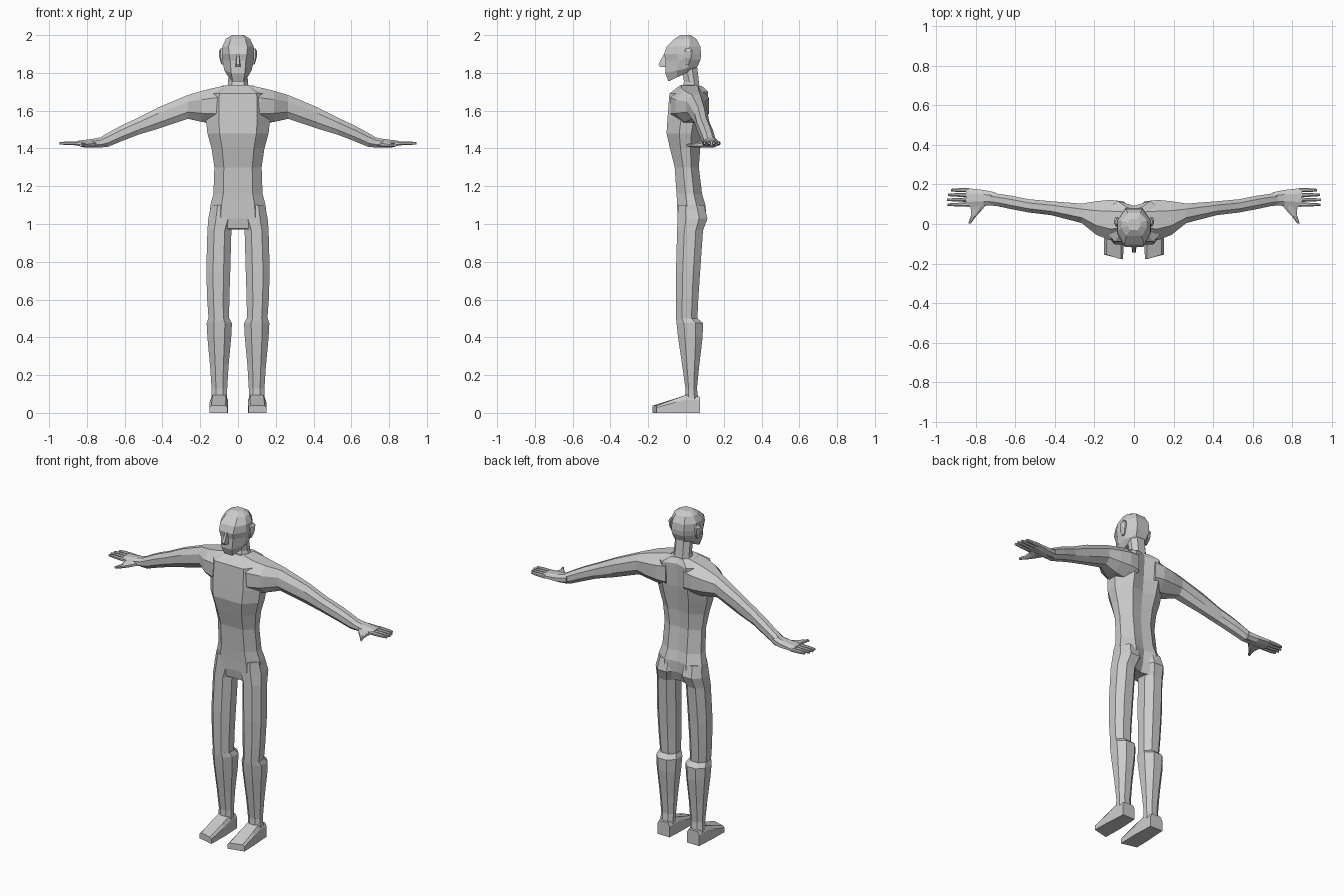
import bpy, bmesh

skin = bpy.data.materials.new("plain_grey")
skin.diffuse_color = (0.6, 0.6, 0.6, 1)


def loft(name, rings, mirror=False):
    """Bridge rings of equal point count and cap both ends."""
    bm = bmesh.new()
    vs = [[bm.verts.new(p) for p in r] for r in rings]
    n = len(rings[0])
    for a, b in zip(vs, vs[1:]):
        for i in range(n):
            j = (i + 1) % n
            bm.faces.new((a[i], a[j], b[j], b[i]))
    bm.faces.new(vs[0][::-1])
    bm.faces.new(vs[-1])
    bmesh.ops.recalc_face_normals(bm, faces=bm.faces)
    me = bpy.data.meshes.new(name)
    bm.to_mesh(me)
    bm.free()
    me.materials.append(skin)
    ob = bpy.data.objects.new(name, me)
    bpy.context.collection.objects.link(ob)
    if mirror:
        ob.modifiers.new("mirror", 'MIRROR')
    return ob


def octagon(a0, a1, b0, b1, c=0.28):
    """Rectangle with cut corners."""
    da, db = (a1 - a0) * c, (b1 - b0) * c
    return [(a0 + da, b0), (a1 - da, b0), (a1, b0 + db), (a1, b1 - db),
            (a1 - da, b1), (a0 + da, b1), (a0, b1 - db), (a0, b0 + db)]


def body_ring(zf, zb, hw, yf, yb, groove=0.0, front=0.6, back=0.5):
    """Symmetric horizontal ring, tilted from zf at the front to zb at the back."""
    d = yb - yf
    half = [(hw * front, yf), (hw, yf + 0.35 * d), (hw, yf + 0.68 * d), (hw * back, yb)]
    pts = [(0, yf)] + half + [(0, yb - groove)] + [(-x, y) for x, y in half[::-1]]
    return [(x, y, zf + (zb - zf) * (y - yf) / d) for x, y in pts]


def level(z, x0, x1, y0, y1, c=0.28):
    return [(x, y, z) for x, y in octagon(x0, x1, y0, y1, c)]


def upright(x, y0, y1, z0, z1, c=0.28):
    return [(x, y, z) for y, z in octagon(y0, y1, z0, z1, c)]


# Torso with a grooved spine
loft("torso", [body_ring(*r) for r in [
    (0.975, 0.97, 0.09, -0.035, 0.07, 0.01),
    (1.03, 1.03, 0.152, -0.045, 0.108, 0.03),
    (1.10, 1.10, 0.146, -0.047, 0.103, 0.015),
    (1.16, 1.16, 0.130, -0.05, 0.085, 0.01),
    (1.30, 1.30, 0.125, -0.06, 0.068, 0.008),
    (1.40, 1.40, 0.140, -0.085, 0.075, 0.01),
    (1.48, 1.48, 0.162, -0.103, 0.09, 0.015),
    (1.56, 1.56, 0.170, -0.098, 0.108, 0.025),
    (1.69, 1.70, 0.165, -0.088, 0.117, 0.025),
    (1.735, 1.73, 0.080, -0.03, 0.085, 0.01)]])

# Neck
loft("neck", [body_ring(*r) for r in [
    (1.70, 1.70, 0.062, -0.03, 0.08),
    (1.755, 1.74, 0.052, -0.01, 0.07),
    (1.84, 1.84, 0.050, -0.03, 0.058)]])

# Head, chin lower than the nape
loft("head", [body_ring(*r) for r in [
    (1.755, 1.82, 0.050, -0.093, 0.045, 0, 0.55),
    (1.80, 1.835, 0.072, -0.110, 0.062, 0, 0.5),
    (1.865, 1.87, 0.083, -0.108, 0.077, 0, 0.5),
    (1.90, 1.90, 0.086, -0.116, 0.080, 0, 0.55),
    (1.94, 1.94, 0.083, -0.103, 0.076, 0, 0.6),
    (1.98, 1.98, 0.064, -0.060, 0.055),
    (2.00, 2.00, 0.032, -0.030, 0.025)]])

# Nose: wedge that widens towards the tip
loft("nose", [
    [(-0.013, -0.105, 1.83), (0.013, -0.105, 1.83), (0.010, -0.138, 1.832), (-0.010, -0.138, 1.832)],
    [(-0.013, -0.105, 1.845), (0.013, -0.105, 1.845), (0.009, -0.145, 1.845), (-0.009, -0.145, 1.845)],
    [(-0.007, -0.105, 1.90), (0.007, -0.105, 1.90), (0.005, -0.117, 1.90), (-0.005, -0.117, 1.90)]])

# Ears
loft("ear", [level(1.845, 0.075, 0.088, -0.005, 0.015),
             level(1.88, 0.075, 0.099, -0.012, 0.03),
             level(1.915, 0.075, 0.101, -0.01, 0.035),
             level(1.93, 0.075, 0.092, 0.0, 0.025)], True)

# Arms from shoulder to wrist
loft("arm", [upright(*r) for r in [
    (0.06, -0.075, 0.115, 1.52, 1.735),
    (0.12, -0.082, 0.122, 1.53, 1.722),
    (0.19, -0.055, 0.115, 1.54, 1.705),
    (0.265, 0.005, 0.103, 1.557, 1.683),
    (0.42, 0.045, 0.115, 1.505, 1.618),
    (0.53, 0.058, 0.125, 1.472, 1.562),
    (0.62, 0.075, 0.143, 1.437, 1.52),
    (0.69, 0.09, 0.153, 1.408, 1.482),
    (0.735, 0.095, 0.16, 1.405, 1.455)]], True)

# Palm
loft("palm", [upright(*r) for r in [
    (0.70, 0.10, 0.160, 1.408, 1.465),
    (0.76, 0.09, 0.172, 1.405, 1.452),
    (0.85, 0.085, 0.182, 1.415, 1.440)]], True)

# Four fingers
for i, tip in enumerate((0.942, 0.945, 0.94, 0.925)):
    y = 0.098 + i * 0.0245
    loft("finger_%d" % (i + 1), [
        upright(0.835, y - 0.011, y + 0.011, 1.416, 1.438),
        upright(0.90, y - 0.009, y + 0.009, 1.418, 1.437),
        upright(tip, y - 0.006, y + 0.006, 1.421, 1.434)], True)

# Thumb pointing forward
loft("thumb", [[(x, y, z) for x, z in octagon(x0, x1, z0, z1)] for y, x0, x1, z0, z1 in [
    (0.115, 0.735, 0.835, 1.405, 1.445),
    (0.075, 0.765, 0.825, 1.405, 1.435),
    (0.04, 0.797, 0.825, 1.406, 1.428),
    (0.003, 0.825, 0.838, 1.41, 1.424)]], True)

# Thighs
loft("thigh", [level(*r) for r in [
    (1.10, 0.02, 0.143, -0.042, 0.095),
    (1.03, 0.012, 0.157, -0.045, 0.114),
    (0.965, 0.035, 0.162, -0.047, 0.090),
    (0.75, 0.041, 0.168, -0.053, 0.075),
    (0.60, 0.046, 0.163, -0.053, 0.065),
    (0.49, 0.047, 0.155, -0.052, 0.060)]], True)

# Lower legs, flaring just under the knee
loft("lower_leg", [level(*r) for r in [
    (0.50, 0.045, 0.157, -0.052, 0.062),
    (0.475, 0.032, 0.166, -0.050, 0.090),
    (0.40, 0.036, 0.162, -0.042, 0.088),
    (0.25, 0.050, 0.148, -0.020, 0.070),
    (0.13, 0.057, 0.140, -0.003, 0.058),
    (0.07, 0.057, 0.142, -0.005, 0.065)]], True)

# Feet: heel-to-toe sections, toes angled slightly inward-long
foot = []
for y0, y1, x0, x1, h in [(0.075, 0.075, 0.058, 0.142, 0.085),
                          (0.0, 0.0, 0.054, 0.146, 0.095),
                          (-0.06, -0.055, 0.052, 0.150, 0.075),
                          (-0.178, -0.155, 0.055, 0.152, 0.038)]:
    ins = 0.012
    foot.append([(x0, y0, 0), (x1, y1, 0), (x1, y1, h * 0.75), (x1 - ins, y1, h),
                 (x0 + ins, y0, h), (x0, y0, h * 0.75)])
loft("foot", foot, True)
